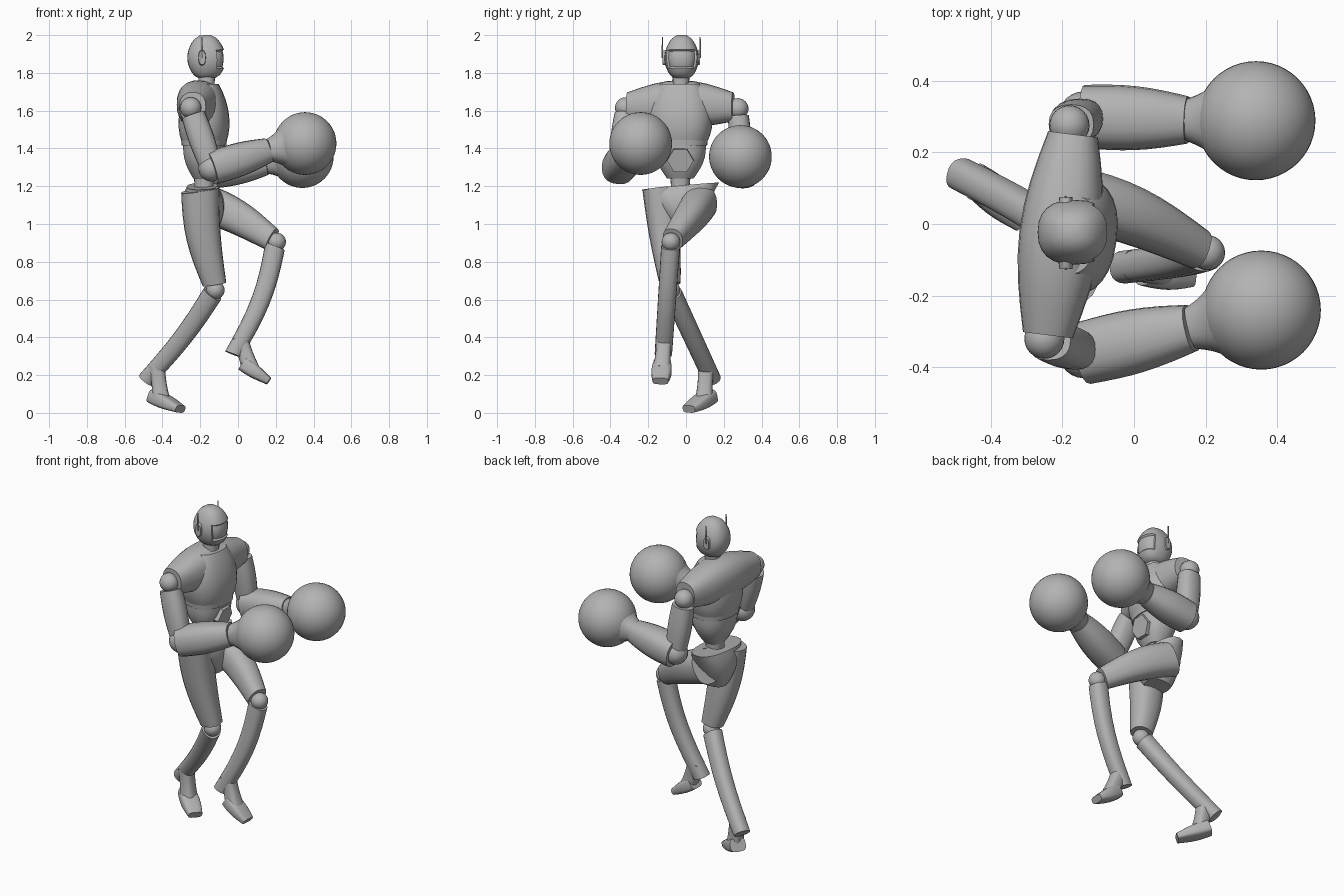
import bpy, bmesh, math
from mathutils import Vector

cube = bpy.data.objects.get("Cube")
if cube:
    bpy.data.objects.remove(cube, do_unlink=True)

grey = bpy.data.materials.new("plain_grey")
grey.use_nodes = True
grey.diffuse_color = (.45, .45, .45, 1)
shader = next(node for node in grey.node_tree.nodes if node.type == "BSDF_PRINCIPLED")
shader.inputs["Base Color"].default_value = grey.diffuse_color


def finish(name, bm):
    """Turn a bmesh into a smooth-shaded object that keeps its hard edges."""
    bmesh.ops.recalc_face_normals(bm, faces=bm.faces)
    mesh = bpy.data.meshes.new(name)
    bm.to_mesh(mesh)
    bm.free()
    mesh.materials.append(grey)
    mesh.polygons.foreach_set("use_smooth", [True] * len(mesh.polygons))
    mesh.set_sharp_from_angle(angle=math.radians(40))
    part = bpy.data.objects.new(name, mesh)
    bpy.context.collection.objects.link(part)


def rounded(value, power):
    """Soften a cosine or sine towards a rounded square."""
    return math.copysign(abs(value) ** (2 / power), value)


def limb_mesh(start, end, width, end_width, bulge=0, roundness=1, bend=(0, 0, 0),
              depth=1, end_depth=None, side=(0, 1, 0), sides=20, steps=8, power=2.4):
    """Closed tapering form from start to end, swelling and bending in the middle."""
    bm = bmesh.new()
    start, end, bend = Vector(start), Vector(end), Vector(bend)
    end_depth = depth if end_depth is None else end_depth
    along = (end - start).normalized()
    across = Vector(side)
    across = (across - along * across.dot(along)).normalized()
    outward = along.cross(across)
    rings = []
    for step in range(steps + 1):
        t = step / steps
        swell = max(math.sin(math.pi * t), 0) ** roundness
        centre = start.lerp(end, t) + bend * swell
        radius = width + (end_width - width) * t + bulge * swell
        ratio = depth + (end_depth - depth) * t
        ring = []
        for corner in range(sides):
            angle = math.tau * corner / sides
            ring.append(bm.verts.new(
                centre + across * radius * rounded(math.cos(angle), power)
                + outward * radius * ratio * rounded(math.sin(angle), power)))
        rings.append(ring)
    for lower, upper in zip(rings, rings[1:]):
        for corner in range(sides):
            following = (corner + 1) % sides
            bm.faces.new((lower[corner], lower[following], upper[following], upper[corner]))
    bm.faces.new(rings[0])
    bm.faces.new(rings[-1])
    bmesh.ops.recalc_face_normals(bm, faces=bm.faces)
    return bm


def limb(name, *shape, **options):
    finish(name, limb_mesh(*shape, **options))


def ball(name, centre, radius, detail=12):
    bm = bmesh.new()
    bmesh.ops.create_uvsphere(bm, u_segments=detail * 2, v_segments=detail, radius=radius)
    bmesh.ops.translate(bm, verts=bm.verts, vec=centre)
    finish(name, bm)


def spine(height):
    """Point on the body's centre line."""
    return Vector((-.18, -.03, height))


# Torso: chest barrel, shoulder yoke, waist band, belly, plate and waist
twist = (.13, 1, 0)
limb("chest", spine(1.43), spine(1.74), .14, .11, bulge=.045, roundness=.8,
     depth=.82, end_depth=.7, side=twist, sides=28)
limb("shoulder_yoke", (-.24, -.31, 1.62), (-.17, .25, 1.62), .07, .07, bulge=.045,
     bend=(0, 0, .015), depth=1.1, end_depth=1.1, side=(1, 0, 0), sides=24)
limb("waist_band", spine(1.415), spine(1.45), .142, .146, depth=.82, side=twist, sides=28)
limb("belly", spine(1.42), spine(1.24), .137, .07, bulge=.02, depth=.8, side=twist)
limb("belly_plate", (-.12, -.03, 1.345), (-.068, -.03, 1.335), .075, .07, sides=6, power=2)
limb("waist", spine(1.1), spine(1.28), .058, .058, bulge=-.008)

# Hips, tilted and flaring at the upper corners
limb("pelvis", (-.19, -.03, 1.2), (-.18, -.01, .98), .205, .06, depth=.4, end_depth=1.3)

# Head with a recessed visor, neck and ear pieces
skull = limb_mesh((-.16, -.023, 1.77), (-.175, -.023, 2), .036, .025, bulge=.06,
                  roundness=.6, depth=1.12, sides=24, steps=14)
visor = [face for face in skull.faces
         if face.normal.x > .4 and 1.83 < face.calc_center_median().z < 1.92]
bmesh.ops.inset_region(skull, faces=visor, thickness=.006, depth=-.01)
finish("head", skull)
limb("neck", (-.17, -.03, 1.68), (-.165, -.025, 1.8), .052, .046, bulge=-.005)
for prefix, outward in (("left", 1), ("right", -1)):
    inner = Vector((-.19, -.025 + outward * .07, 1.88))
    outer = inner + Vector((0, outward * .03, 0))
    limb(prefix + "_ear", inner, outer, .022, .018, depth=2, side=(1, 0, 0))
    limb(prefix + "_antenna", outer, outer + Vector((0, 0, .11)), .004, .003, sides=6)


# Arms: ball joints, tapered sleeves and round gloves
def arm(prefix, shoulder, elbow, wrist, glove):
    shoulder, elbow, wrist, glove = map(Vector, (shoulder, elbow, wrist, glove))
    ball(prefix + "_shoulder", shoulder, .056)
    limb(prefix + "_upper_arm", shoulder.lerp(elbow, .12), shoulder.lerp(elbow, .9),
         .055, .052, bulge=.006, depth=1.15)
    ball(prefix + "_elbow", elbow, .07)
    limb(prefix + "_forearm", elbow, wrist, .088, .066, bulge=.012)
    limb(prefix + "_glove_cuff", wrist, wrist.lerp(glove, .5), .06, .12, bulge=-.008)
    ball(prefix + "_glove", glove, .166, detail=24)


arm("right", (-.25, -.32, 1.615), (-.14, -.36, 1.295), (.16, -.29, 1.39), (.355, -.24, 1.426))
arm("left", (-.18, .275, 1.61), (-.14, .3, 1.275), (.15, .29, 1.325), (.34, .288, 1.357))


# Legs: thigh, knee ball, shin running out into a heel spur, ankle and foot
def leg(prefix, hip, knee, spur, heel, toe, thigh_bend, shin_bend, foot_side):
    hip, knee, spur, heel, toe = map(Vector, (hip, knee, spur, heel, toe))
    limb(prefix + "_thigh", hip, hip.lerp(knee, .94), .09, .056, bulge=.008,
         bend=thigh_bend, depth=1.13)
    ball(prefix + "_knee", knee, .049)
    limb(prefix + "_shin", knee.lerp(spur, .04), spur, .05, .046,
         bend=shin_bend, depth=1.1, end_depth=1)
    limb(prefix + "_ankle", knee.lerp(spur, .85), heel.lerp(toe, .3), .043, .047,
         bulge=-.005, power=3)
    limb(prefix + "_foot", heel, toe, .046, .041, bulge=.01,
         depth=.85, end_depth=.5, side=foot_side, power=3.5)


leg("right", hip=(-.2, -.14, 1.18), knee=(-.12, -.08, .65), spur=(-.485, .14, .175),
    heel=(-.45, .13, .09), toe=(-.305, .015, .02),
    thigh_bend=(-.02, 0, 0), shin_bend=(.02, 0, 0), foot_side=(.6, 1, 0))
leg("left", hip=(-.2, .08, 1.12), knee=(.205, -.08, .905), spur=(-.025, -.12, .31),
    heel=(.025, -.125, .262), toe=(.163, -.135, .168),
    thigh_bend=(0, .02, .02), shin_bend=(.035, 0, 0), foot_side=(0, 1, 0))
